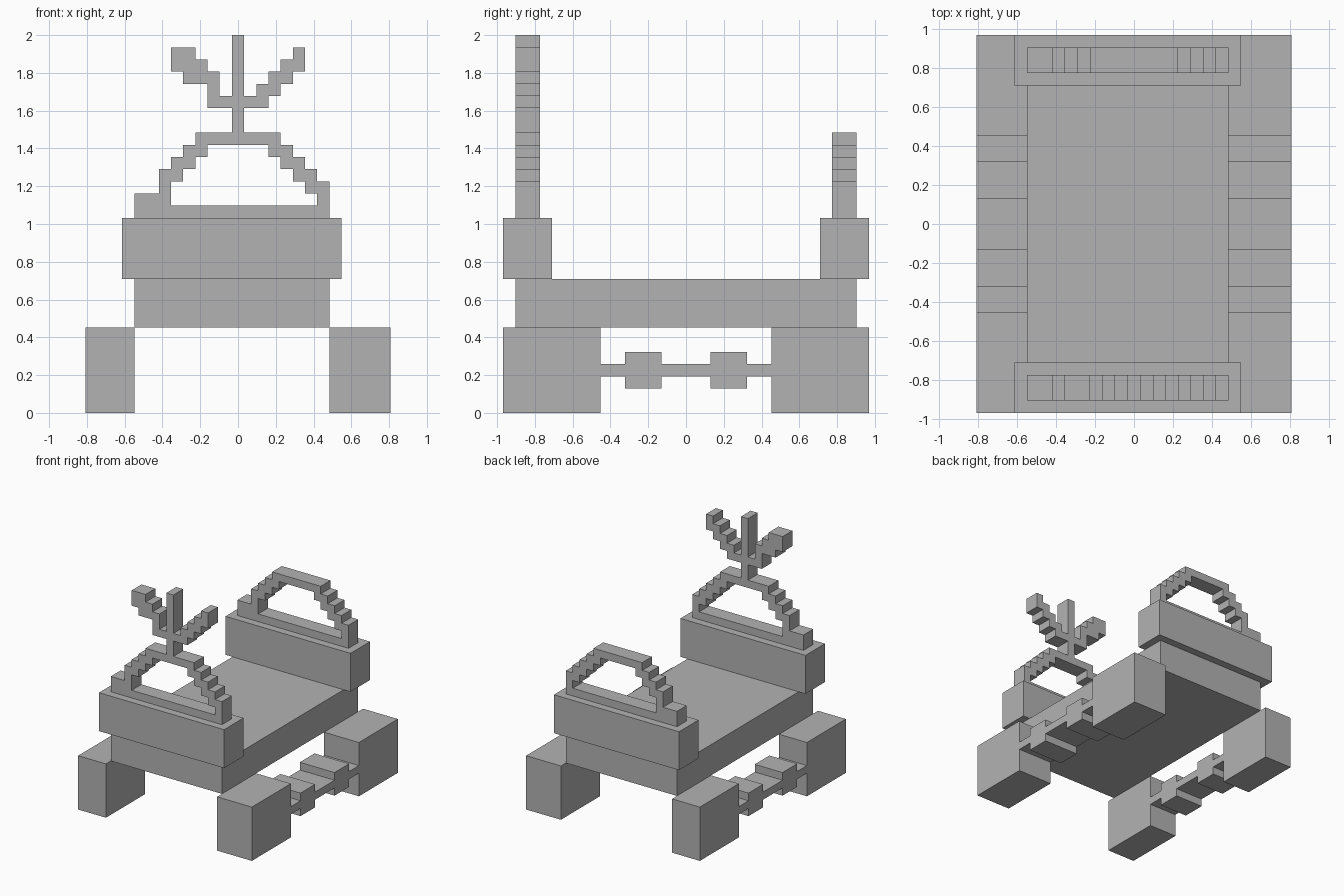
import bpy
import bmesh

cube = bpy.data.objects.get("Cube")
if cube:
    bpy.data.objects.remove(cube, do_unlink=True)

U = 2 / 31            # size of one voxel
CX, CY = 12.5, 15     # voxel grid centre

grey = bpy.data.materials.new("plain_grey")
grey.use_nodes = True
grey.diffuse_color = (0.45, 0.45, 0.45, 1)
grey.node_tree.nodes["Principled BSDF"].inputs["Base Color"].default_value = (0.45, 0.45, 0.45, 1)


def stepped(name, axis, start, runs, depth):
    """Extrude a stepped outline; runs are (width, bottom, top) along the axis."""
    upper, lower, a = [], [], start
    for width, bottom, top in runs:
        upper += [(a, top), (a + width, top)]
        lower += [(a, bottom), (a + width, bottom)]
        a += width
    outline = []
    for p in lower + upper[::-1]:
        if p not in outline:
            outline.append(p)

    def place(a, z, d):
        x, y = (a, d) if axis == "x" else (d, a)
        return ((x - CX) * U, (y - CY) * U, z * U)

    bm = bmesh.new()
    face = bm.faces.new([bm.verts.new(place(a, z, depth[0])) for a, z in outline])
    grown = bmesh.ops.extrude_face_region(bm, geom=[face])["geom"]
    shift = (depth[1] - depth[0]) * U
    bmesh.ops.translate(bm, verts=[g for g in grown if isinstance(g, bmesh.types.BMVert)],
                        vec=(0, shift, 0) if axis == "x" else (shift, 0, 0))
    bmesh.ops.recalc_face_normals(bm, faces=bm.faces)
    mesh = bpy.data.meshes.new(name)
    bm.to_mesh(mesh)
    bm.free()
    mesh.materials.append(grey)
    obj = bpy.data.objects.new(name, mesh)
    bpy.context.collection.objects.link(obj)
    return obj


def box(name, x, y, z):
    return stepped(name, "x", x[0], [(x[1] - x[0], z[0], z[1])], y)


# Main deck
box("deck", (4, 20), (1, 29), (7, 11))

# Legs and the notched rails between them
RAIL = [(2, 3, 4), (3, 2, 5), (4, 3, 4), (3, 2, 5), (2, 3, 4)]
for side, x in (("right", (0, 4)), ("left", (20, 25))):
    box(f"front_{side}_leg", x, (0, 8), (0, 7))
    box(f"back_{side}_leg", x, (22, 30), (0, 7))
    stepped(f"{side}_rail", "y", 8, RAIL, x)

# End blocks, each with a sill and a stepped arch
ARCH = [(2, 17, 18), (1, 17, 20), (1, 19, 21), (1, 20, 22), (1, 21, 23), (5, 22, 23),
        (1, 21, 23), (1, 20, 22), (1, 19, 21), (1, 18, 20), (1, 17, 19)]
for end, block_y, arch_y in (("front", (0, 4), (1, 3)), ("back", (26, 30), (27, 29))):
    box(f"{end}_block", (3, 21), block_y, (11, 16))
    box(f"{end}_sill", (4, 20), arch_y, (16, 17))
    stepped(f"{end}_arch", "x", 4, ARCH, arch_y)

# Branching ornament above the front arch
BRANCHES = [(1, 28, 30), (1, 27, 30), (1, 27, 29), (1, 25, 28), (1, 25, 26), (1, 23, 31),
            (1, 25, 26), (1, 25, 27), (1, 26, 28), (1, 27, 29), (1, 28, 30)]
stepped("branch_ornament", "x", 7, BRANCHES, (1, 3))
